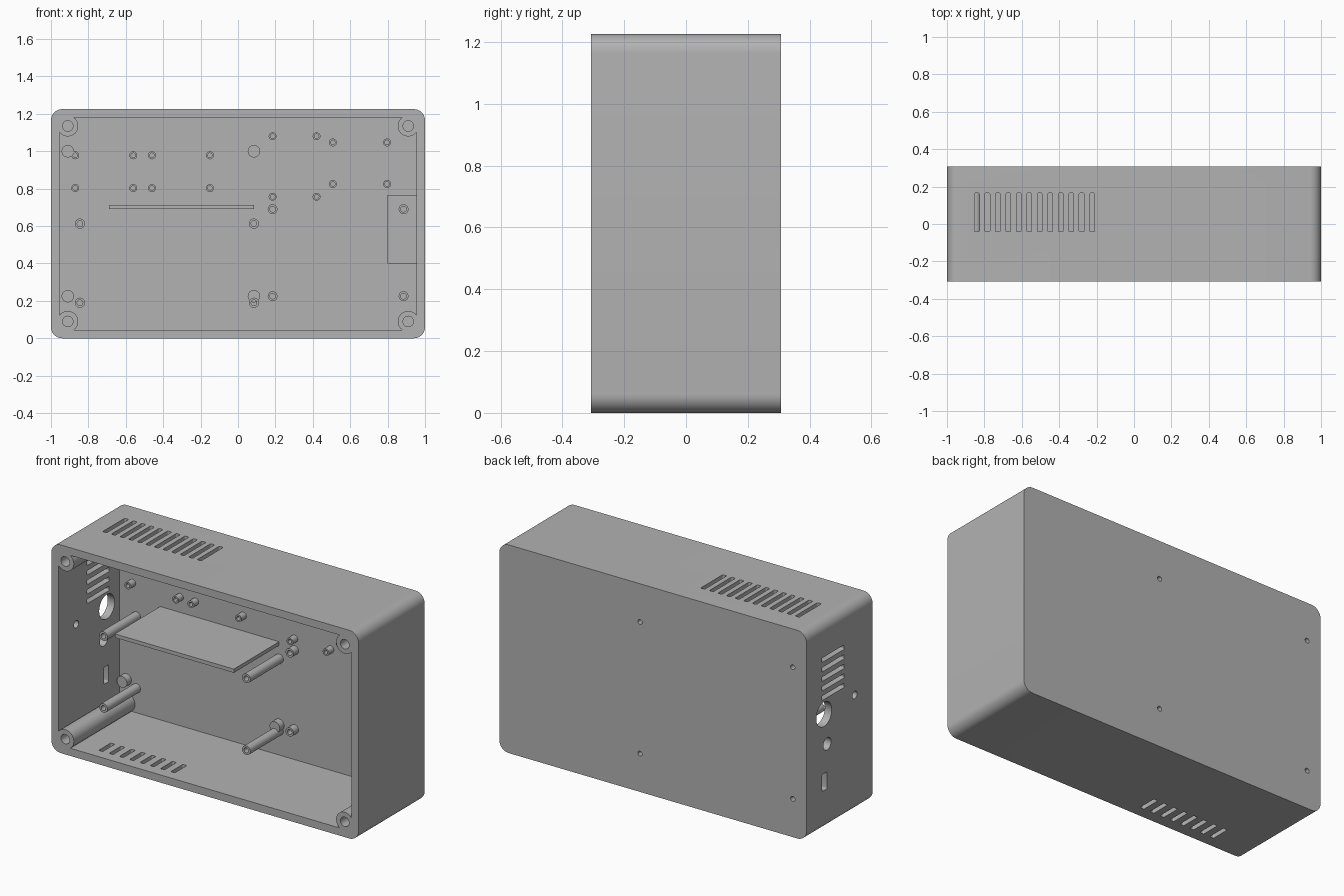
import bpy, bmesh
from math import sin, cos, pi, acos, radians

default = bpy.data.objects.get("Cube")
if default:
    bpy.data.objects.remove(default, do_unlink=True)

W, D, H = 1.0, 0.307, 1.225       # half width, half depth, height
T = 0.045                         # wall thickness
BACK = D - T                      # inner face of the back wall
MID = H / 2

grey = bpy.data.materials.new("plain grey")
grey.use_nodes = True
colour = (0.448, 0.448, 0.448, 1)
grey.diffuse_color = colour
grey.node_tree.nodes["Principled BSDF"].inputs["Base Color"].default_value = colour


# Helpers
def arc(cx, cy, r, a0, a1, n):
    return [(cx + r * cos(a0 + (a1 - a0) * i / n), cy + r * sin(a0 + (a1 - a0) * i / n))
            for i in range(n + 1)]


def circle(cx, cy, r, n=32):
    return arc(cx, cy, r, 0, 2 * pi, n)[:-1]


def rounded_rect(cx, cy, hw, hh, r, n=4):
    pts = []
    for k, (sx, sy) in enumerate([(1, 1), (-1, 1), (-1, -1), (1, -1)]):
        pts += arc(cx + sx * (hw - r), cy + sy * (hh - r), r, k * pi / 2, (k + 1) * pi / 2, n)
    return pts


def prism(bm, pts, axis, lo, hi):
    place = {"x": lambda a, b, t: (t, a, b),
             "y": lambda a, b, t: (a, t, b),
             "z": lambda a, b, t: (a, b, t)}[axis]
    rings = [[bm.verts.new(place(a, b, t)) for a, b in pts] for t in (lo, hi)]
    n = len(pts)
    for i in range(n):
        j = (i + 1) % n
        bm.faces.new([rings[0][i], rings[0][j], rings[1][j], rings[1][i]])
    bm.faces.new(rings[0][::-1])
    bm.faces.new(rings[1])


def lathe(bm, x, z, profile, n=32):
    """Turn (radius, y) steps about an axis along y, closing both ends."""
    rings = [[bm.verts.new((a, y, b)) for a, b in circle(x, z, r, n)] for r, y in profile]
    for lower, upper in zip(rings, rings[1:]):
        for i in range(n):
            j = (i + 1) % n
            bm.faces.new([lower[i], lower[j], upper[j], upper[i]])
    bm.faces.new(rings[0][::-1])
    bm.faces.new(rings[-1])


def finish(bm, name):
    bmesh.ops.recalc_face_normals(bm, faces=bm.faces[:])
    mesh = bpy.data.meshes.new(name)
    bm.to_mesh(mesh)
    bm.free()
    mesh.materials.append(grey)
    obj = bpy.data.objects.new(name, mesh)
    bpy.context.collection.objects.link(obj)
    return obj


def activate(obj):
    bpy.ops.object.select_all(action="DESELECT")
    obj.select_set(True)
    bpy.context.view_layer.objects.active = obj


def cut(obj, cutter):
    cutter.hide_render = True
    mod = obj.modifiers.new("cut", "BOOLEAN")
    mod.operation, mod.solver, mod.object = "DIFFERENCE", "EXACT", cutter
    activate(obj)
    bpy.ops.object.modifier_apply(modifier=mod.name)
    bpy.data.objects.remove(cutter, do_unlink=True)


def standoffs(name, spots, radius, bore, front):
    bm = bmesh.new()
    for x, z in spots:
        lathe(bm, x, z, [(radius, BACK + 0.01), (radius, front), (bore, front), (bore, BACK)])
    return finish(bm, name)


def grid(xs, zs):
    return [(x, z) for x in xs for z in zs]


# Case body with rounded long edges
bm = bmesh.new()
prism(bm, rounded_rect(0, MID, W, MID, 0.06, 10), "y", -D, D)
case = finish(bm, "case")

# Cavity outline bends inward round the corner screw posts
post_x, post_dz, post_r = 0.91, MID - 0.09, 0.056
inner_x, inner_dz = W - T, MID - T
reach = acos((inner_x - post_x) / post_r)
outline = []
for k, (sx, sz) in enumerate([(1, 1), (-1, 1), (-1, -1), (1, -1)]):
    bend = arc(post_x, post_dz, post_r, -reach, -(1.5 * pi - reach), 20)
    bend = [(sx * x, MID + sz * z) for x, z in bend]
    outline += bend if sx * sz > 0 else bend[::-1]
bm = bmesh.new()
prism(bm, outline, "y", -D - 0.1, BACK)
cut(case, finish(bm, "cavity_cutter"))

# Openings through the walls
bm = bmesh.new()
for x, z in grid((-post_x, post_x), (MID - post_dz, MID + post_dz)):
    prism(bm, circle(x, z, 0.028), "y", -D - 0.1, -0.05)
for i in range(12):
    prism(bm, rounded_rect(-0.84 + 0.056 * i, 0.062, 0.013, 0.103, 0.006), "z", H - 0.06, H + 0.1)
for i in range(8):
    prism(bm, rounded_rect(-0.725 + 0.067 * i, -0.185, 0.013, 0.056, 0.006), "z", -0.1, 0.06)
side_holes = [rounded_rect(0.062, 0.785 + 0.056 * i, 0.103, 0.013, 0.006) for i in range(5)]
side_holes += [circle(0.145, 0.685, 0.072), circle(-0.14, 0.69, 0.022),
               circle(0.115, 0.5, 0.036), rounded_rect(0.14, 0.287, 0.022, 0.05, 0.006)]
for pts in side_holes:
    prism(bm, pts, "x", -W - 0.1, -W + 0.06)
pad_spots = grid((-0.91, 0.085), (0.225, 1.0))
for x, z in pad_spots:
    prism(bm, circle(x, z, 0.014), "y", BACK - 0.02, D + 0.1)
cut(case, finish(bm, "opening_cutter"))

# Solid pads behind the wall mounting holes
bm = bmesh.new()
for x, z in pad_spots:
    prism(bm, circle(x, z, 0.033), "y", BACK - 0.042, BACK + 0.01)
pads = finish(bm, "mounting_pads")

# Hollow standoffs on the back wall
tall = standoffs("tall_standoffs", grid((-0.845, 0.085), (0.19, 0.613)), 0.027, 0.015, -0.045)
medium = standoffs("medium_standoffs", grid((0.185, 0.885), (0.225, 0.69)), 0.026, 0.015, 0.215)
small_spots = grid((-0.87, -0.56, -0.46, -0.15), (0.803, 0.978))
small_spots += grid((0.185, 0.42), (0.757, 1.08)) + grid((0.507, 0.797), (0.825, 1.047))
small = standoffs("small_standoffs", small_spots, 0.021, 0.012, 0.217)

# Divider shelf
bm = bmesh.new()
prism(bm, [(-0.69, 0.69), (0.085, 0.69), (0.085, 0.712), (-0.69, 0.712)], "y", -0.16, BACK + 0.01)
shelf = finish(bm, "divider_shelf")

# Low platform and collar beside the plain side wall
bm = bmesh.new()
prism(bm, [(0.798, 0.4), (0.96, 0.4), (0.96, 0.767), (0.798, 0.767)], "y", 0.242, BACK + 0.01)
platform = finish(bm, "side_platform")
bm = bmesh.new()
prism(bm, circle(0.885, 0.69, 0.034), "y", 0.235, BACK + 0.005)
collar = finish(bm, "platform_collar")

for obj in (case, pads, tall, medium, small, shelf, platform, collar):
    activate(obj)
    bpy.ops.object.shade_smooth_by_angle(angle=radians(30))
